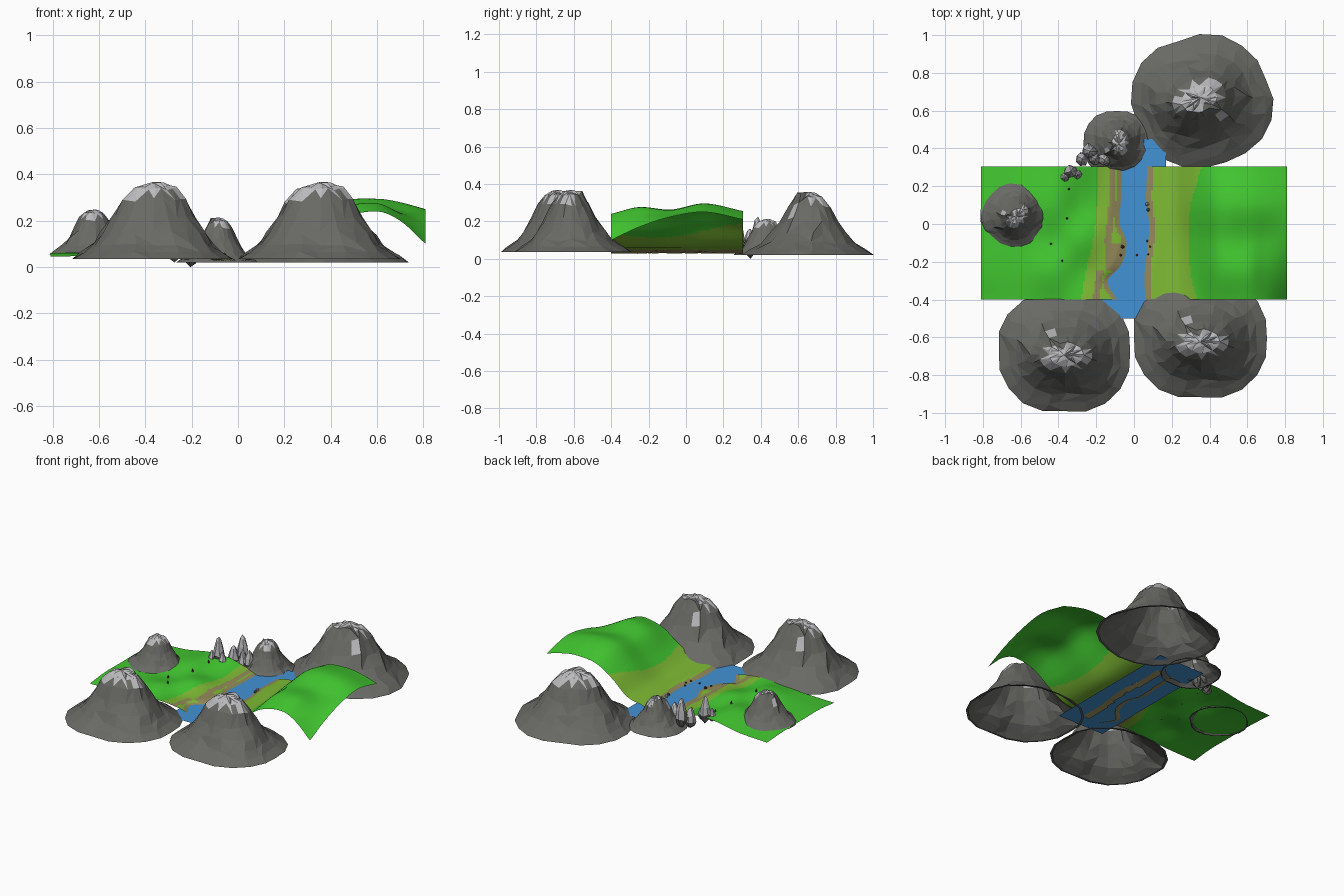
import bpy, bmesh, math, random
from mathutils import Vector

if "Cube" in bpy.data.objects:
    bpy.data.objects.remove(bpy.data.objects["Cube"])


def mat(name, r, g, b):
    m = bpy.data.materials.new(name)
    m.diffuse_color = (r, g, b, 1)
    m.use_nodes = True
    m.node_tree.nodes["Principled BSDF"].inputs["Base Color"].default_value = m.diffuse_color
    return m


GRASS = mat("green grass", 0.055, 0.58, 0.03)
MEADOW = mat("yellow green meadow", 0.21, 0.5, 0.035)
SAND = mat("brown bank", 0.29, 0.25, 0.1)
WATER = mat("blue water", 0.055, 0.29, 0.66)
ROCK = mat("grey rock", 0.14, 0.14, 0.13)
SNOW = mat("pale snow", 0.5, 0.5, 0.52)
WOOD = mat("dark brown wood", 0.09, 0.045, 0.03)


def finish(bm, name, mats, smooth=False):
    me = bpy.data.meshes.new(name)
    for f in bm.faces:
        f.smooth = smooth
    bm.normal_update()
    bm.to_mesh(me)
    bm.free()
    for m in mats:
        me.materials.append(m)
    ob = bpy.data.objects.new(name, me)
    bpy.context.collection.objects.link(ob)
    return ob


def curve(ks, vs, t):
    """Smooth Hermite curve through the knots."""
    n = len(ks)
    t = min(max(t, ks[0]), ks[-1])
    i = max(k for k in range(n - 1) if ks[k] <= t)

    def tan(k):
        a, b = max(k - 1, 0), min(k + 1, n - 1)
        return (vs[b] - vs[a]) / (ks[b] - ks[a])
    h = ks[i + 1] - ks[i]
    s = (t - ks[i]) / h
    return ((2*s**3 - 3*s*s + 1) * vs[i] + (s**3 - 2*s*s + s) * h * tan(i)
            + (3*s*s - 2*s**3) * vs[i + 1] + (s**3 - s*s) * h * tan(i + 1))


# Valley: heights on a coarse grid, banks dipping below the water line
XS = [-0.81, -0.6, -0.42, -0.28, -0.12, 0.1, 0.22, 0.33, 0.45, 0.6, 0.7, 0.81]
YS = [-0.4, -0.25, -0.08, 0.1, 0.305]
HS = [[.045, .05, .06, .07, .055, .055, .07, .13, .21, .24, .20, .10],
      [.06, .065, .09, .06, .055, .055, .07, .14, .25, .275, .23, .17],
      [.06, .065, .07, .09, .055, .055, .07, .15, .25, .26, .24, .225],
      [.06, .07, .10, .06, .055, .055, .08, .18, .28, .295, .28, .25],
      [.05, .06, .09, .09, .055, .055, .08, .17, .24, .255, .24, .21]]
LINE_Y = [-0.4, -0.3, -0.22, -0.1, 0.0, 0.12, 0.305]
LEFT = [-.09, -.14, -.07, -.04, -.075, -.07, -.065]
RIGHT = [.06, .055, .06, .075, .08, .065, .07]


def shore(x, y):
    """Distance from the water line, positive on land."""
    return max(curve(LINE_Y, LEFT, y) - x, x - curve(LINE_Y, RIGHT, y))


def ground(x, y):
    h = curve(YS, [curve(XS, row, x) for row in HS], y)
    u = shore(x, y)
    return min(h, 0.04 + 0.3 * u + 2 * max(0, u - .1))


bm = bmesh.new()
NX, NY = 162, 50
grid = [[bm.verts.new((x, y, ground(x, y)))
         for x in (-0.81 + 1.62 * i / NX for i in range(NX + 1))]
        for y in (-0.4 + 0.705 * j / NY for j in range(NY + 1))]
for j in range(NY):
    for i in range(NX):
        q = [grid[j][i], grid[j][i+1], grid[j+1][i+1], grid[j+1][i]]
        c = sum((v.co for v in q), Vector()) / 4
        u = shore(c.x, c.y)
        if u < -0.035:
            continue
        f = bm.faces.new(q)
        if c.x < 0:
            edge = curve(YS, [-.28, -.255, -.215, -.195, -.19], c.y)
            outer = edge + 0.06
            sandy = u < 0.025 or outer < c.x < outer + 0.035
            if -0.25 < c.y < -0.1:
                sandy = c.x > -0.15
            f.material_index = 0 if c.x < edge else (2 if sandy else 1)
        else:
            edge = curve(YS, [.33, .30, .285, .30, .36], c.y)
            f.material_index = 0 if c.x > edge else (2 if u < 0.03 else 1)
bmesh.ops.delete(bm, geom=[v for v in bm.verts if not v.link_faces], context='VERTS')
finish(bm, "valley_ground", [GRASS, MEADOW, SAND], True)

# River surface
bm = bmesh.new()
bm.faces.new([bm.verts.new((x, y, 0.04)) for x, y in
              ((-.17, -.5), (.17, -.5), (.17, .45), (-.17, .45))])
finish(bm, "river", [WATER])

# Mountains: one craggy cone shape, turned and scaled
PROFILE = [(.96, .0), (1, .0), (.86, .09), (.72, .19), (.59, .34), (.47, .53),
           (.35, .76), (.22, .91), (.1, .96)]


def mountain(name, x, y, z, rx, ry, h, turn):
    rnd = random.Random(11)
    bm = bmesh.new()
    n = 20
    ca, sa = math.cos(turn), math.sin(turn)
    rim = [rnd.uniform(.98, 1.01) * (1 + .05 * abs(math.sin(4 * math.pi * i / n)))
           for i in range(n)]

    def put(px, py, pz):
        return bm.verts.new((x + rx * (px*ca - py*sa), y + ry * (px*sa + py*ca), z + h * pz))
    rings = []
    for k, (r, t) in enumerate(PROFILE):
        ring = []
        for i in range(n):
            a = 2 * math.pi * (i + (rnd.uniform(-.2, .2) if k > 1 else 0)) / n
            rr = r * (rim[i] if k < 5 else 1) * (1 + (rnd.uniform(-.04, .04) if k > 1 else 0))
            px = rr * math.cos(a) * (1 + .2 * t) + .03 * t
            py = rr * math.sin(a) * (1 - .12 * t) - .05 * t
            pz = t + (rnd.uniform(-.025, .025) if k > 2 else 0)
            # second peak and rocky outcrop on one flank
            if k > 2:
                pz += .1 * math.exp(-((px + .22)**2 + (py - .3)**2) / .008)
                pz += .1 * math.exp(-((px - .02)**2 + (py - .14)**2) / .01)
            ring.append(put(px, py, pz))
        rings.append(ring)
    tip = put(.0, -.06, .99)
    for a, b in zip(rings, rings[1:]):
        for i in range(n):
            j = (i + 1) % n
            if i % 2:
                bm.faces.new((a[i], a[j], b[j]))
                bm.faces.new((a[i], b[j], b[i]))
            else:
                bm.faces.new((a[i], a[j], b[i]))
                bm.faces.new((a[j], b[j], b[i]))
    for i in range(n):
        bm.faces.new((rings[-1][i], rings[-1][(i + 1) % n], tip))
    for f in bm.faces:
        c = f.calc_center_median()
        wx, wy = (c.x - x) / rx, (c.y - y) / ry
        lx, ly = wx*ca + wy*sa, -wx*sa + wy*ca
        patch = math.hypot((lx + .2) * 1.5, ly - .3) < .09
        cap = math.hypot((lx - .02) / .34, (ly + .09) / .2) < 1 + .1 * math.sin(20 * lx)
        if cap or patch:
            f.material_index = 1
    finish(bm, name, [ROCK, SNOW])


mountain("front_left_mountain", -.37, -.675, .035, .352, .322, .335, 0)
mountain("front_right_mountain", .35, -.605, .035, .356, .318, .335, 0)
mountain("back_right_mountain", .36, .65, .02, .366, .345, .34, math.radians(200))
mountain("back_hill", -.09, .425, .02, .178, .174, .195, math.radians(90))
mountain("left_hill", -.63, .045, .055, .178, .173, .195, math.radians(45))


# Rock spires beside the back hill
def spire(x, y, z0, z1, r, seed):
    rnd = random.Random(seed)
    bm = bmesh.new()
    n = 7
    rings = []
    for s, t in ((.7, .15), (1, .35), (.75, .62), (.4, .88)):
        rings.append([bm.verts.new((
            x + r * s * rnd.uniform(.75, 1.2) * math.cos(2*math.pi*i/n),
            y + r * s * rnd.uniform(.75, 1.2) * math.sin(2*math.pi*i/n),
            z0 + (z1 - z0) * (t + rnd.uniform(-.04, .04)))) for i in range(n)])
    low, top = bm.verts.new((x, y, z0)), bm.verts.new((x, y, z1))
    for i in range(n):
        j = (i + 1) % n
        bm.faces.new((rings[0][j], rings[0][i], low))
        bm.faces.new((rings[-1][i], rings[-1][j], top))
        for a, b in zip(rings, rings[1:]):
            bm.faces.new((a[i], a[j], b[j], b[i]))
    for f in bm.faces:
        f.material_index = int(f.calc_center_median().z > z0 + .46 * (z1 - z0))
    finish(bm, "rock_spire", [ROCK, SNOW])


for k, s in enumerate([(-.235, .385, .02, .225, .04), (-.275, .345, .02, .16, .038),
                       (-.205, .345, .0, .15, .03), (-.155, .34, .03, .16, .035),
                       (-.335, .28, .04, .225, .035), (-.365, .25, .05, .14, .025),
                       (-.30, .265, .05, .14, .025)]):
    spire(*s, k)

# Small dead trees on the left meadow
for x, y in ((-.345, .185), (-.355, .03), (-.44, -.105), (-.38, -.195)):
    bm = bmesh.new()
    bmesh.ops.create_cone(bm, cap_ends=True, segments=6, radius1=.006, radius2=.002, depth=.02)
    bmesh.ops.translate(bm, verts=bm.verts, vec=(x, y, ground(x, y) + .009))
    finish(bm, "small_tree", [WOOD])

# Driftwood and pebbles along the river
for k, (x, y, w, m) in enumerate([(.07, .105, .022, SNOW), (.075, .075, .02, ROCK),
                                  (.07, -.09, .012, WOOD), (.085, -.12, .012, WOOD),
                                  (-.06, -.12, .022, WOOD), (-.07, -.165, .014, WOOD),
                                  (.015, -.165, .013, WOOD), (.075, -.16, .012, WOOD)]):
    bm = bmesh.new()
    bmesh.ops.create_icosphere(bm, subdivisions=1, radius=w / 2)
    bmesh.ops.translate(bm, verts=bm.verts, vec=(x, y, max(.04, ground(x, y)) + w * .25))
    finish(bm, "river_stone", [m])
